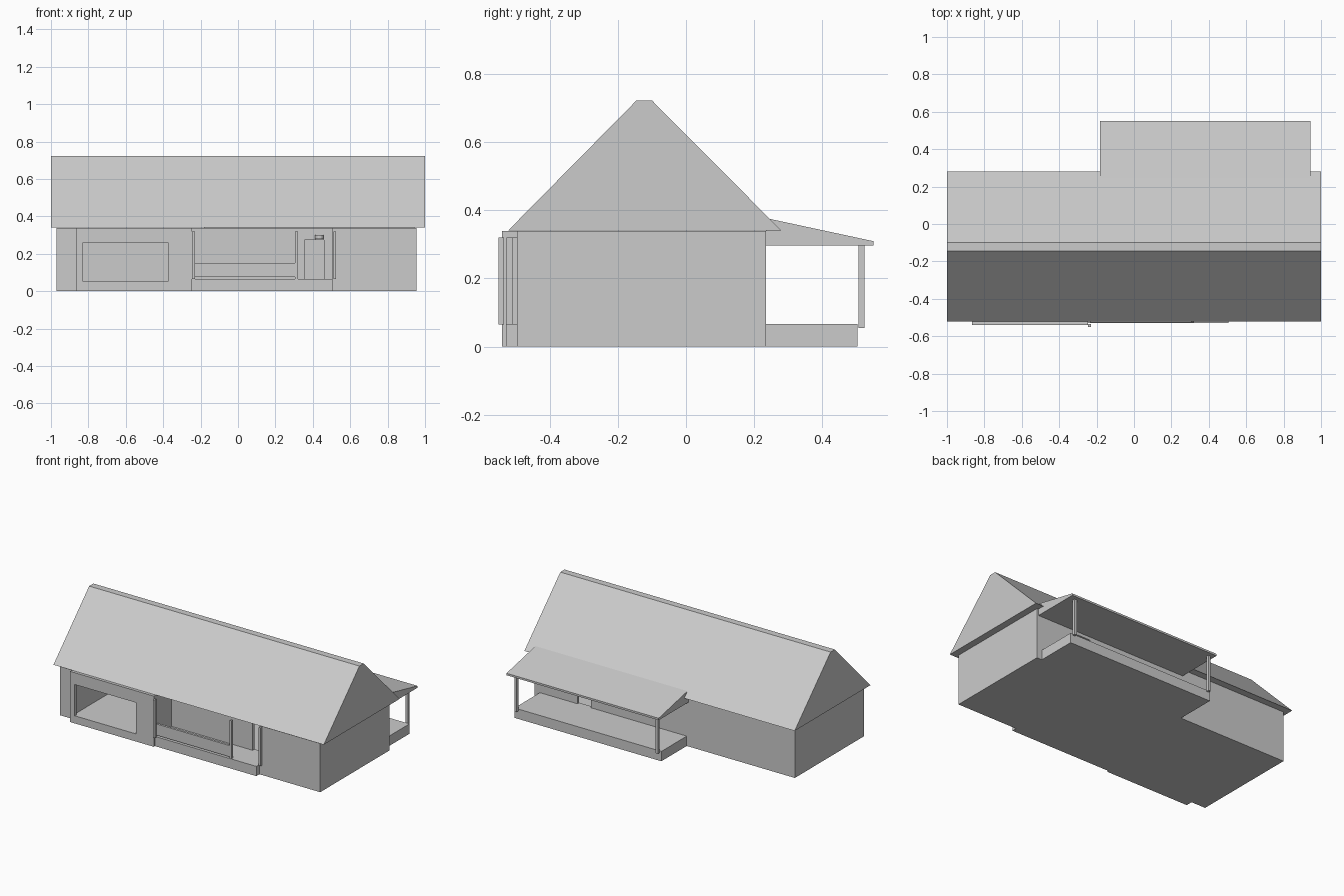
import bpy
import bmesh

if "Cube" in bpy.data.objects:
    bpy.data.objects.remove(bpy.data.objects["Cube"])


def prism(name, points, axis, lo, hi):
    """Extrude a 2D outline along x (points are y, z) or z (points are x, y)."""
    bm = bmesh.new()
    place = (lambda a, b: (lo, a, b)) if axis == 'x' else (lambda a, b: (a, b, lo))
    face = bm.faces.new([bm.verts.new(place(a, b)) for a, b in points])
    new = bmesh.ops.extrude_face_region(bm, geom=[face])['geom']
    step = (hi - lo, 0, 0) if axis == 'x' else (0, 0, hi - lo)
    bmesh.ops.translate(bm, vec=step, verts=[v for v in new if isinstance(v, bmesh.types.BMVert)])
    bmesh.ops.recalc_face_normals(bm, faces=bm.faces[:])
    mesh = bpy.data.meshes.new(name)
    bm.to_mesh(mesh)
    bm.free()
    obj = bpy.data.objects.new(name, mesh)
    bpy.context.collection.objects.link(obj)
    return obj


def box(name, x0, x1, y0, y1, z0, z1):
    return prism(name, [(x0, y0), (x1, y0), (x1, y1), (x0, y1)], 'z', z0, z1)


def cut(obj, cutter):
    mod = obj.modifiers.new('opening', 'BOOLEAN')
    mod.operation = 'DIFFERENCE'
    mod.solver = 'EXACT'
    mod.object = cutter
    bpy.context.view_layer.objects.active = obj
    bpy.ops.object.modifier_apply(modifier=mod.name)
    bpy.data.objects.remove(cutter)


# House walls: plan with projecting front bay and recessed entrance
walls = prism('house_walls', [
    (-0.97, -0.495), (-0.865, -0.495), (-0.865, -0.54), (-0.245, -0.54),
    (-0.245, -0.352), (0.505, -0.352), (0.505, -0.495), (0.955, -0.495),
    (0.955, 0.235), (-0.97, 0.235)], 'z', 0, 0.339)

# Hollow interior, then bay window, front door and back door openings
cut(walls, prism('interior', [
    (-0.845, -0.52), (-0.265, -0.52), (-0.265, -0.332), (0.525, -0.332),
    (0.525, -0.475), (0.935, -0.475), (0.935, 0.215), (-0.845, 0.215)], 'z', 0.05, 0.325))
cut(walls, box('bay_opening', -0.83, -0.375, -0.6, -0.5, 0.051, 0.26))
cut(walls, box('front_door_opening', 0.355, 0.46, -0.4, -0.3, 0.065, 0.275))
cut(walls, box('back_door_opening', 0.54, 0.64, 0.2, 0.3, 0.065, 0.275))

# Main roof with a narrow flat ridge
prism('main_roof', [(-0.522, 0.34), (0.28, 0.34), (-0.1, 0.722), (-0.145, 0.722)],
      'x', -1, 1)

# Front porch: floor, posts, low rail and lamp above the door
box('front_porch_floor', -0.245, 0.505, -0.528, -0.352, 0, 0.065)
for i, (x, y) in enumerate([(-0.245, -0.55), (0.306, -0.527), (0.51, -0.51)]):
    box(f'front_post_{i + 1}', x, x + 0.015, y, y + 0.016, 0.065, 0.32)
box('front_rail', -0.235, 0.31, -0.526, -0.511, 0.075, 0.15)
bpy.ops.mesh.primitive_cylinder_add(vertices=16, radius=0.022, depth=0.022,
                                    location=(0.435, -0.373, 0.291))
bpy.context.object.name = 'porch_lamp'

# Back porch: floor, posts and lean-to roof
box('back_porch_floor', -0.17, 0.917, 0.235, 0.503, 0, 0.066)
for side, x in (('left', -0.15), ('right', 0.895)):
    box(f'back_post_{side}', x - 0.009, x + 0.009, 0.506, 0.524, 0.055, 0.3)
prism('back_porch_roof', [(0.235, 0.296), (0.55, 0.296), (0.55, 0.309), (0.243, 0.375), (0.235, 0.375)],
      'x', -0.183, 0.943)
